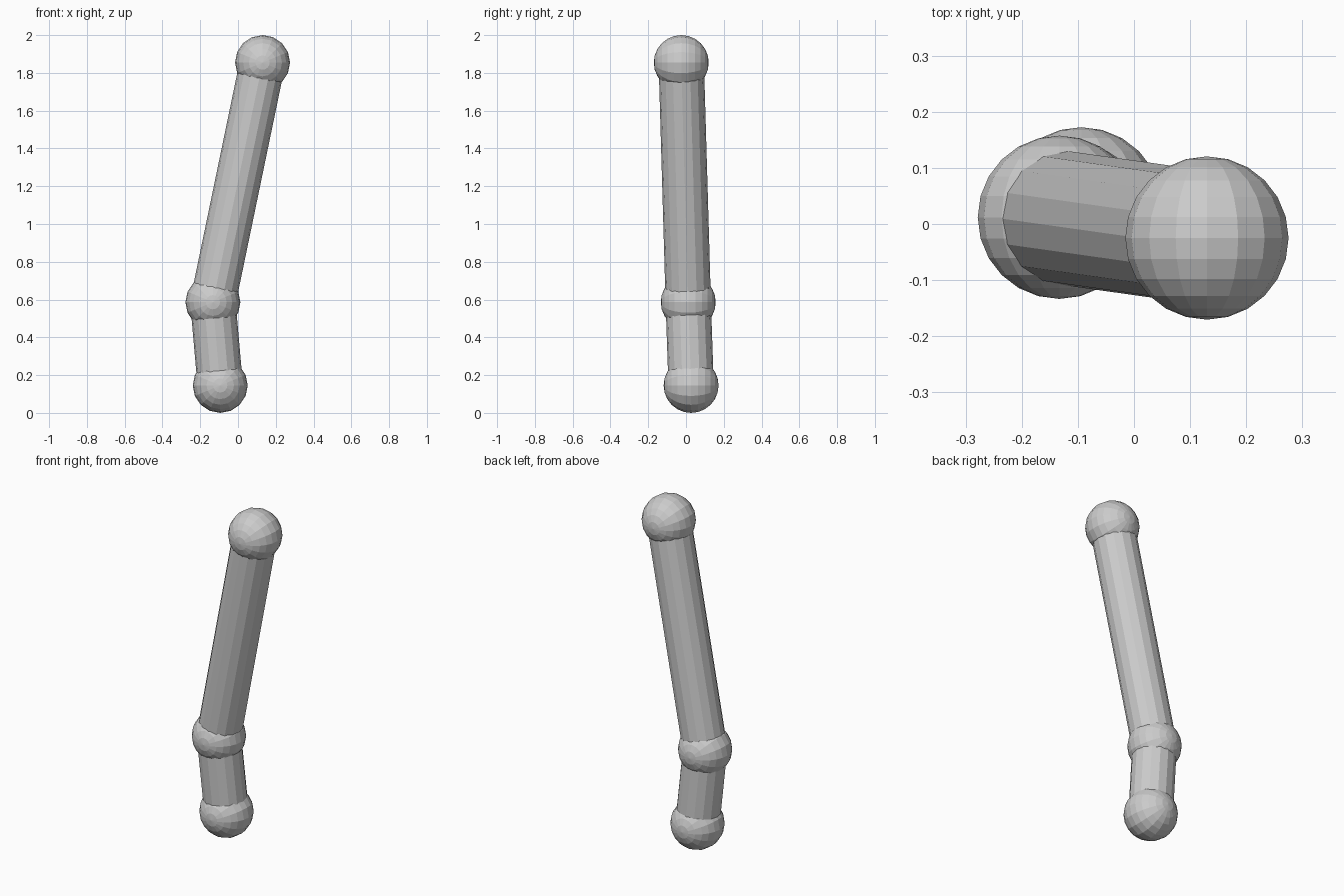
import bpy
from math import radians
from mathutils import Vector

if "Cube" in bpy.data.objects:
    bpy.data.objects.remove(bpy.data.objects["Cube"])

JOINT_R = 0.1455
ROD_R = 0.12

lower = Vector((-0.094, 0.027, 0.1455))
middle = Vector((-0.133, 0.012, 0.586))
upper = Vector((0.13, -0.025, 1.8545))


def joint(name, centre):
    # Faceted ball with its poles facing front and back
    bpy.ops.mesh.primitive_uv_sphere_add(
        segments=16, ring_count=12, radius=JOINT_R,
        location=centre, rotation=(radians(90), 0, 0))
    bpy.context.object.name = name


def rod(name, start, end):
    # Sixteen-sided rod running between two joint centres
    axis = end - start
    turn = Vector((0, 0, 1)).rotation_difference(axis)
    bpy.ops.mesh.primitive_cylinder_add(
        vertices=16, radius=ROD_R, depth=axis.length,
        location=(start + end) / 2, rotation=turn.to_euler())
    bpy.context.object.name = name


# Three joints
joint("lower_joint", lower)
joint("middle_joint", middle)
joint("upper_joint", upper)

# Short and long rods
rod("short_rod", lower, middle)
rod("long_rod", middle, upper)
